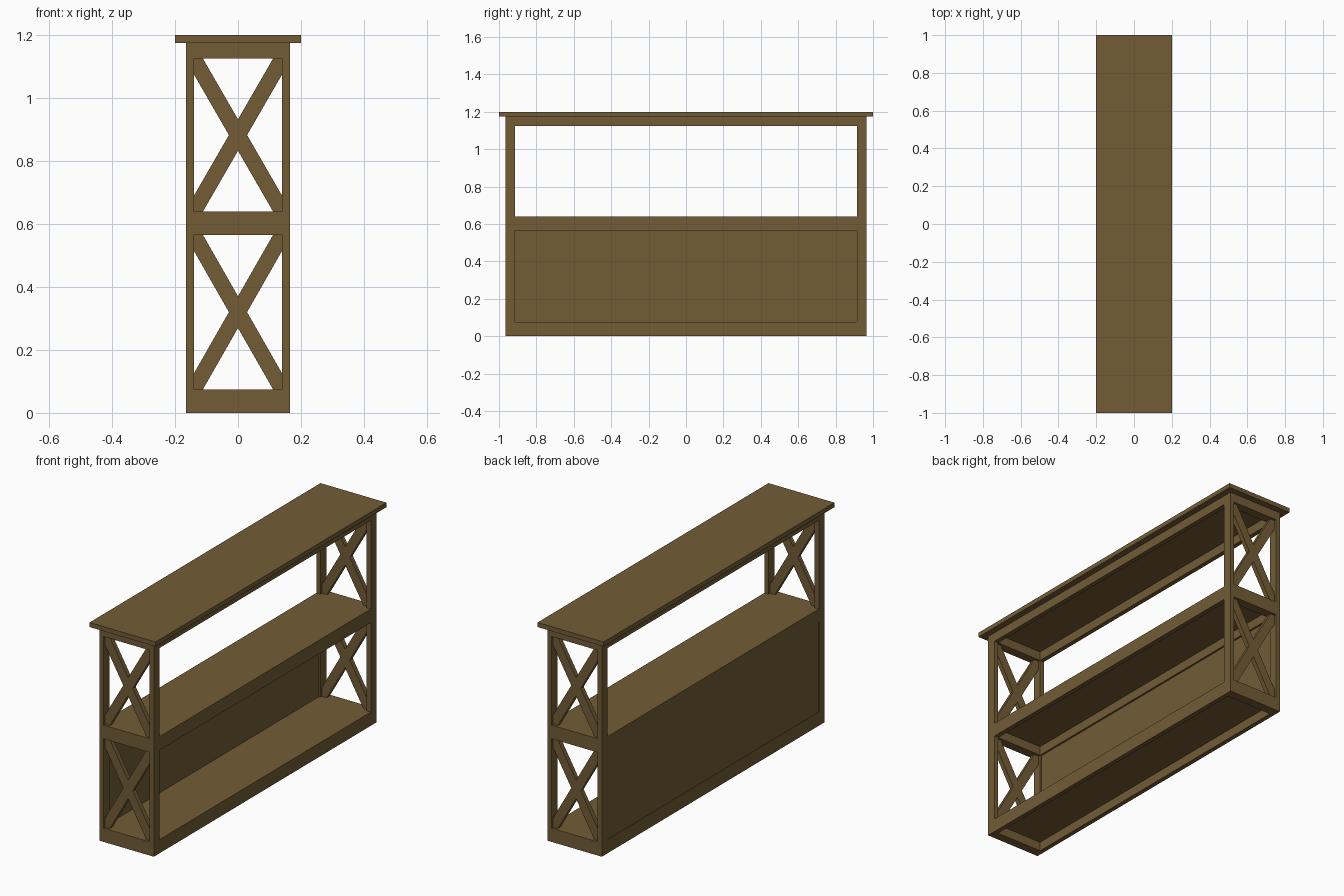
import bpy, bmesh

cube = bpy.data.objects.get("Cube")
if cube:
    bpy.data.objects.remove(cube, do_unlink=True)

wood = bpy.data.materials.new("brown_wood")
wood.use_nodes = True
COLOR = (0.17, 0.107, 0.037, 1)
wood.diffuse_color = COLOR
wood.node_tree.nodes["Principled BSDF"].inputs["Base Color"].default_value = COLOR

# Overall frame sizes
OX, OY = 0.165, 0.965          # outer half extents of the frame
IX, IY = 0.14, 0.915           # inner half extents of the frame
FRAME_TOP, TOP = 1.175, 1.2
BOARD = 0.025
RAILS = {"bottom": (0, 0.075), "middle": (0.565, 0.64), "top": (1.125, FRAME_TOP)}


def add_object(name, bm):
    bmesh.ops.recalc_face_normals(bm, faces=bm.faces)
    mesh = bpy.data.meshes.new(name)
    bm.to_mesh(mesh)
    bm.free()
    mesh.materials.append(wood)
    obj = bpy.data.objects.new(name, mesh)
    bpy.context.collection.objects.link(obj)
    return obj


def box(name, x, y, z):
    bm = bmesh.new()
    bmesh.ops.create_cube(bm, size=1)
    for v in bm.verts:
        for axis, (lo, hi) in enumerate((x, y, z)):
            v.co[axis] = hi if v.co[axis] > 0 else lo
    return add_object(name, bm)


def span(side, inner, outer):
    return sorted((side * inner, side * outer))


def cross_brace(name, y, z):
    """X-shaped brace with its ends trimmed to the rectangular opening."""
    w, h, mid = IX, (z[1] - z[0]) / 2, sum(z) / 2
    bar = 0.05
    diagonal = (w * w + h * h) ** 0.5
    dx, dz = bar / 2 * diagonal / h, bar / 2 * diagonal / w
    quarter = [(dx, 0), (w, h - dz), (w, h), (w - dx, h)]
    side = [(0, dz), (-w + dx, h), (-w, h), (-w, h - dz)]
    half = quarter + side
    outline = half + [(-px, -pz) for px, pz in half]
    bm = bmesh.new()
    face = bm.faces.new([bm.verts.new((px, y[0], mid + pz)) for px, pz in outline])
    result = bmesh.ops.extrude_face_region(bm, geom=[face])
    moved = [g for g in result["geom"] if isinstance(g, bmesh.types.BMVert)]
    bmesh.ops.translate(bm, verts=moved, vec=(0, y[1] - y[0], 0))
    return add_object(name, bm)


# Table top
box("top_board", (-0.2, 0.2), (-1, 1), (FRAME_TOP, TOP))

# Corner posts
for sx, xname in ((1, "left"), (-1, "right")):
    for sy, yname in ((-1, "front"), (1, "back")):
        box(f"{yname}_{xname}_post", span(sx, IX, OX), span(sy, IY, OY), (0, FRAME_TOP))

# Rails between the posts at each level
for level, z in RAILS.items():
    for sx, xname in ((1, "left"), (-1, "right")):
        box(f"{level}_{xname}_rail", span(sx, IX, OX), (-IY, IY), z)
    for sy, yname in ((-1, "front"), (1, "back")):
        box(f"{level}_{yname}_rail", (-IX, IX), span(sy, IY, OY), z)

# Shelves, flush with the tops of their rails
for level in ("bottom", "middle"):
    z = RAILS[level][1]
    box(f"{level}_shelf", (-IX, IX), (-IY, IY), (z - BOARD, z))

# Cross braces in both ends, upper and lower
openings = {"lower": (RAILS["bottom"][1], RAILS["middle"][0]),
            "upper": (RAILS["middle"][1], RAILS["top"][0])}
for level, z in openings.items():
    for sy, yname in ((-1, "front"), (1, "back")):
        cross_brace(f"{level}_{yname}_brace", span(sy, 0.9275, 0.9525), z)

# Closed panel along one side of the lower compartment
box("lower_panel", (-0.163, -0.15), (-IY, IY), openings["lower"])
